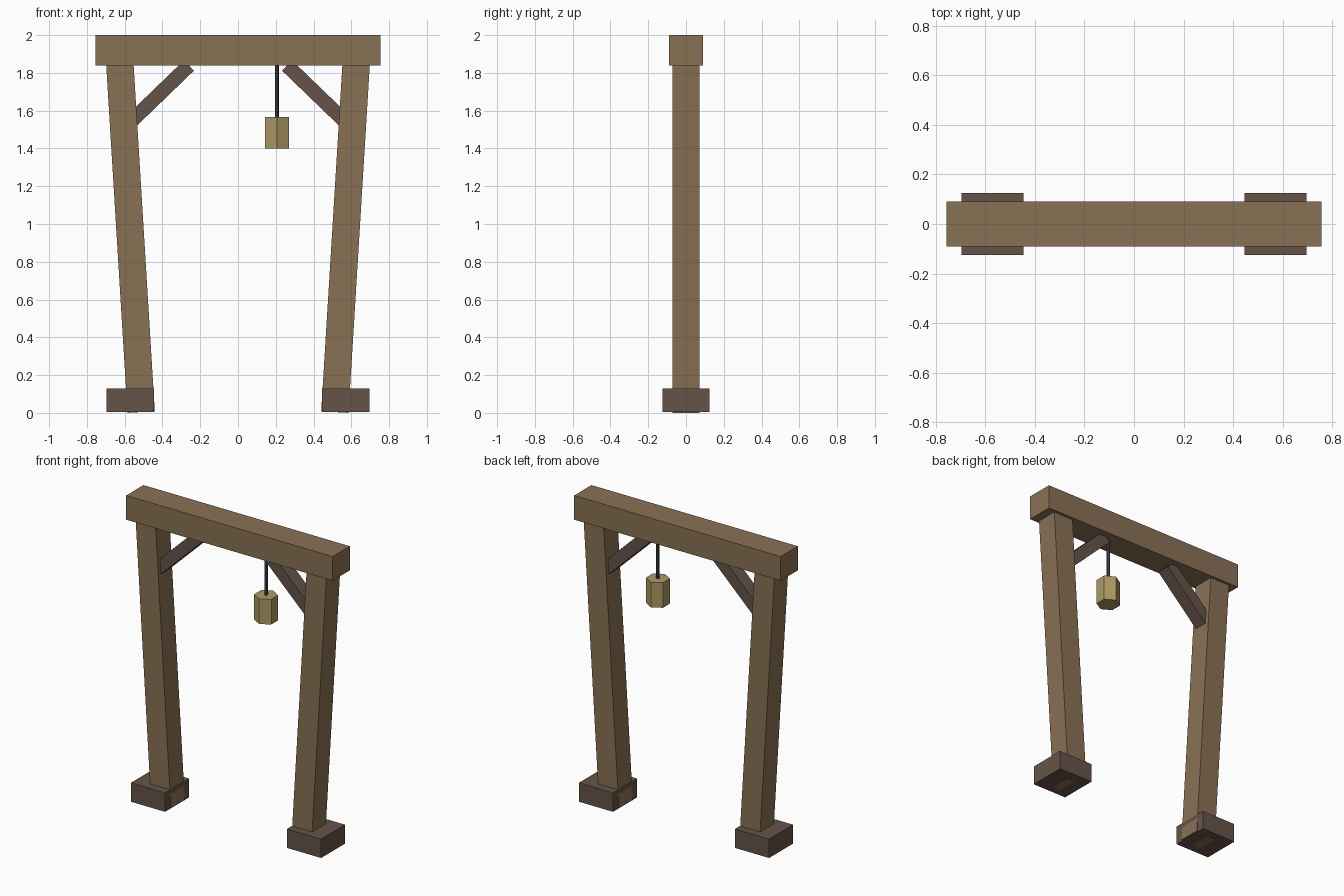
import bpy
from math import radians, sin, cos, tan

if "Cube" in bpy.data.objects:
    bpy.data.objects.remove(bpy.data.objects["Cube"])


def material(name, rgb):
    m = bpy.data.materials.new(name)
    m.diffuse_color = (*rgb, 1)
    m.use_nodes = True
    m.node_tree.nodes["Principled BSDF"].inputs["Base Color"].default_value = m.diffuse_color
    return m


wood = material("wood", (0.25, 0.165, 0.09))
dark_wood = material("dark_wood", (0.13, 0.088, 0.064))
iron = material("iron", (0.07, 0.075, 0.08))
brass = material("brass", (0.42, 0.32, 0.13))


def box(name, loc, size, mat, tilt=0):
    bpy.ops.mesh.primitive_cube_add(size=1, location=loc, rotation=(0, tilt, 0))
    o = bpy.context.object
    o.name = name
    o.scale = size
    o.data.materials.append(mat)
    bpy.ops.object.transform_apply(location=False, rotation=True, scale=True)
    return o


def prism(name, x, z0, z1, radius, sides, mat):
    bpy.ops.mesh.primitive_cylinder_add(vertices=sides, radius=radius, depth=z1 - z0,
                                        location=(x, 0, (z0 + z1) / 2))
    o = bpy.context.object
    o.name = name
    o.data.materials.append(mat)
    return o


# Top beam
box("top_beam", (0, 0, 1.92), (1.51, 0.18, 0.16), wood)

LEAN = radians(3.5)
POST_W, POST_L = 0.145, 1.88
BRACE_A, BRACE_L, BRACE_T = radians(44), 0.46, 0.076

for side, label in ((-1, "left"), (1, "right")):
    # Foot block
    box(label + "_foot", (side * 0.571, 0, 0.066), (0.25, 0.25, 0.125), dark_wood)

    # Post leaning outwards, its lowest corner resting on the ground
    base_z = POST_W / 2 * sin(LEAN)
    mid_z = base_z + POST_L / 2 * cos(LEAN)
    mid_x = 0.5125 + mid_z * tan(LEAN)
    box(label + "_post", (side * mid_x, 0, mid_z), (POST_W, POST_W, POST_L),
        wood, side * LEAN)

    # Diagonal brace between post and beam, placed from its lower upper-end corner
    bx = 0.233 + BRACE_L / 2 * cos(BRACE_A) + BRACE_T / 2 * sin(BRACE_A)
    bz = 1.812 - BRACE_L / 2 * sin(BRACE_A) + BRACE_T / 2 * cos(BRACE_A)
    box(label + "_brace", (side * bx, 0, bz), (BRACE_L, 0.09, BRACE_T),
        dark_wood, side * BRACE_A)

# Hanging lantern and its rod
prism("lantern_rod", 0.206, 1.55, 1.86, 0.01, 8, iron)
prism("lantern", 0.206, 1.40, 1.566, 0.0725, 6, brass)
